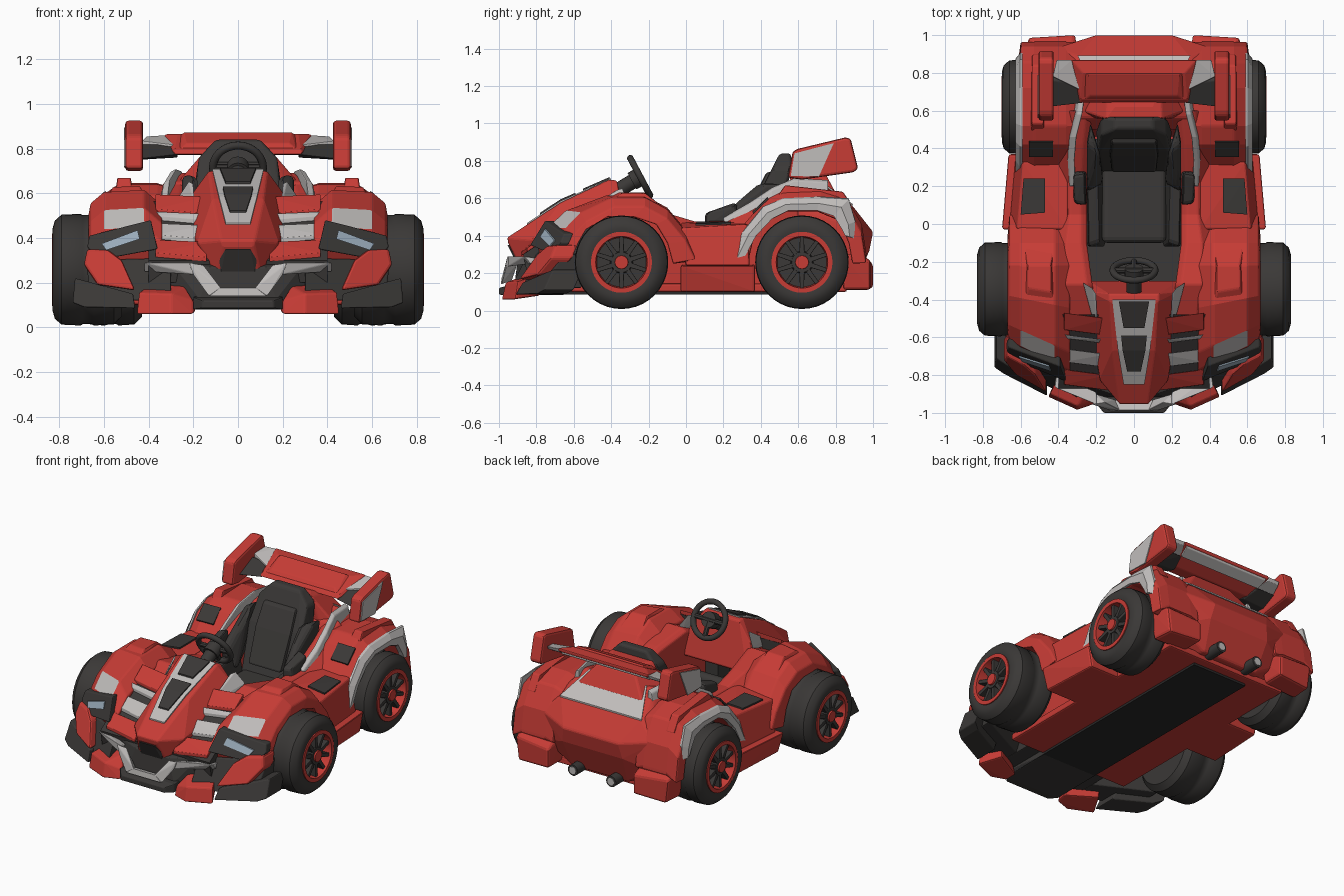
import bpy, bmesh, math
from mathutils import Vector

def material(name, rgb):
    m = bpy.data.materials.new(name)
    m.diffuse_color = (*rgb, 1)
    return m

RED = material("red paint", (0.57, 0.045, 0.036))
DARK = material("dark plastic", (0.043, 0.040, 0.038))
BLACK = material("black underside", (0.022, 0.021, 0.021))
WHITE = material("light grey trim", (0.53, 0.51, 0.50))
GLASS = material("headlight glass", (0.33, 0.42, 0.50))

def finish(name, bm, mats, bevel=0.0, mirror=False, smooth=False, segs=2):
    bmesh.ops.recalc_face_normals(bm, faces=bm.faces)
    me = bpy.data.meshes.new(name)
    bm.to_mesh(me)
    bm.free()
    for m in mats:
        me.materials.append(m)
    ob = bpy.data.objects.new(name, me)
    bpy.context.collection.objects.link(ob)
    if smooth:
        for p in me.polygons:
            p.use_smooth = True
        me.set_sharp_from_angle(angle=math.radians(35))
    if bevel:
        b = ob.modifiers.new("bevel", 'BEVEL')
        b.width, b.segments, b.limit_method = bevel, segs, 'ANGLE'
        b.angle_limit = math.radians(25)
    if mirror:
        ob.modifiers.new("mirror", 'MIRROR').use_clip = False
    return ob

def hull(name, pts, mat, bevel=0.01, mirror=True, sym=False, **kw):
    """Convex block; sym reflects the points themselves, mirror makes a left copy."""
    if sym:
        pts, mirror = list(pts) + [(-x, y, z) for x, y, z in pts], False
    bm = bmesh.new()
    for p in pts:
        bm.verts.new(p)
    bmesh.ops.convex_hull(bm, input=bm.verts[:])
    loose = [v for v in bm.verts if not v.link_faces]
    bmesh.ops.delete(bm, geom=loose, context='VERTS')
    bmesh.ops.dissolve_limit(bm, angle_limit=0.04, verts=bm.verts[:], edges=bm.edges[:])
    return finish(name, bm, [mat], bevel, mirror, **kw)

def box(x0, x1, y0, y1, z0, z1):
    return [(x, y, z) for x in (x0, x1) for y in (y0, y1) for z in (z0, z1)]

def plate(name, pts, mat, d=(0, 0, 0.009), **kw):
    """Thin panel: points swept a little along d, slightly sunk below the surface."""
    a = [tuple(Vector(p) + Vector(d)) for p in pts]
    return hull(name, a + [tuple(Vector(p) - Vector(d) * 0.1) for p in pts], mat, 0, **kw)

def loft(name, rings, mats, rule=None, caps=True, **kw):
    bm = bmesh.new()
    R = [[bm.verts.new(p) for p in r] for r in rings]
    n = len(R[0])
    for i in range(len(R) - 1):
        for j in range(n):
            f = bm.faces.new((R[i][j], R[i][(j + 1) % n], R[i + 1][(j + 1) % n], R[i + 1][j]))
            f.material_index = rule(i, j) if rule else 0
    if caps:
        bm.faces.new(R[0])
        bm.faces.new(R[-1])
    return finish(name, bm, mats, **kw)

def lathe(name, profile, y, z, mat, caps=True, n=40):
    a = [2 * math.pi * k / n for k in range(n)]
    rings = [[(x, y + r * math.cos(t), z + r * math.sin(t)) for t in a] for x, r in profile]
    return loft(name, rings, [mat], caps=caps, mirror=True, smooth=True)

def rod(name, p, q, r, mat, mirror=False, n=16):
    p, q = Vector(p), Vector(q)
    u = (q - p).orthogonal().normalized()
    v = (q - p).normalized().cross(u)
    c = [2 * math.pi * k / n for k in range(n)]
    rings = [[o + r * (math.cos(t) * u + math.sin(t) * v) for t in c] for o in (p, q)]
    return loft(name, rings, [mat], mirror=mirror, smooth=True)

# Wheels: tyre, red rim ring, ten spokes, hub
for tag, x0, x1, y in (("front", 0.52, 0.83, -0.345), ("rear", 0.43, 0.70, 0.62)):
    z, m = 0.258, (x0 + x1) / 2
    lathe(tag + "_tyre", [(x0, .15), (x0, .21), (x0 + .035, .245), (m - .03, .25), (m - .02, .244),
          (m + .02, .244), (m + .03, .25), (x1 - .04, .246), (x1 - .01, .22), (x1, .185),
          (x1 - .005, .16), (x1 - .06, .155)], y, z, DARK)
    lathe(tag + "_rim_ring", [(x1 - .06, .163), (x1 + .002, .163), (x1 + .002, .138), (x1 - .06, .132)],
          y, z, RED, caps=False)
    for k in range(10):
        t = 2 * math.pi * (k + 0.5) / 10
        c, s = math.cos(t), math.sin(t)
        hull(tag + "_spoke", [(x, y + r * c - w * s, z + r * s + w * c) for x in (x1 - .07, x1 - .012)
             for r, w in ((.03, .014), (.03, -.014), (.14, .011), (.14, -.011))], DARK, 0.003)
    lathe(tag + "_hub", [(x1 - .07, .062), (x1 - .008, .055)], y, z, DARK, n=20)
    lathe(tag + "_hub_cap", [(x1 - .05, .042), (x1 + .002, .036)], y, z, RED, n=12)
    rod(tag + "_axle", (-x0 - .02, y, z), (x0 + .02, y, z), 0.04, DARK)

# Chassis, floor and side sills
hull("chassis", box(-.44, .44, -.62, .86, .10, .145), RED, mirror=False)
hull("floor_panel", [(.2, -.92, .085), (.2, .80, .085), (.2, -.92, .11), (.2, .80, .11)], BLACK, 0, sym=True)
hull("cockpit_floor", box(-.26, .26, -.5, .45, .14, .17), DARK, 0, mirror=False)
hull("sill", [(.25, -.03, .1), (.66, -.03, .1), (.70, -.03, .24), (.665, .37, .24), (.64, .37, .1),
     (.25, .37, .1), (.25, -.03, .25), (.25, .37, .25)], RED, 0.012)
hull("side_pod", [(.3, 0, .22), (.66, 0, .24), (.63, .34, .24), (.3, .34, .22), (.62, -.03, .44),
     (.59, .33, .46), (.35, -.03, .47), (.35, .34, .47)], RED)
plate("side_pod_panel", [(.47, .06, .466), (.60, .05, .455), (.585, .24, .461), (.47, .24, .466)], DARK)

# Cockpit side rails from hood to rear deck
rail = [(-.56, .18, .38, .46), (-.32, .22, .42, .57), (-.1, .25, .42, .52), (.05, .25, .40, .475),
        (.22, .25, .40, .48), (.42, .24, .40, .58), (.6, .22, .38, .66)]
loft("cockpit_rail", [[(a, y, .11), (a, y, z - .02), (a + .03, y, z), (b - .06, y, z), (b, y, z - .06), (b, y, .11)]
     for y, a, b, z in rail], [RED], mirror=True, bevel=0.008)

# Front fenders with a light patch over the headlights
st = [(-.66, .36, -.62, .26, .5), (-.615, .45, -.58, .36, .5), (-.535, .535, -.54, .43, .45), (-.38, .615, -.42, .5, .2),
      (-.22, .615, -.28, .5, 0), (-.1, .55, -.16, .46, 0), (0, .43, -.1, .36, 0), (.05, .33, -.07, .25, 0)]
def fender_ring(yo, zo, yi, zi, k):
    p = [(.34, yi, zi), (.34, yo, zo - .07), (.42, yo, zo), (.60, yo, zo - .01), (.66, yo, zo - .06), (.67, yi, zi)]
    return [(x, y - k * (.66 - x), z) for x, y, z in p]
loft("front_fender", [fender_ring(*s) for s in st], [RED, WHITE],
     rule=lambda i, j: 1 if (i, j) == (1, 2) else 0, mirror=True, bevel=0.008)
hull("front_fender_ridge", [(.42, -.42, .60), (.58, -.40, .59), (.44, -.36, .632), (.56, -.34, .628),
     (.44, -.22, .632), (.56, -.22, .628), (.42, -.12, .55), (.58, -.12, .55)], RED, 0.008)

# Parts that lie on the slanted front corner
def front(name, xz, off, mat, depth=0.05, bevel=0.006):
    f = lambda x, z, o: (x, -.66 - .5 * (.66 - x) + .5 * (z - .36) - o, z)
    hull(name, [f(x, z, o) for x, z in xz for o in (off, off - depth)], mat, bevel)

front("headlight_housing", [(.36, .35), (.63, .30), (.675, .36), (.665, .41), (.39, .48)], .02, DARK)
front("headlight_glass", [(.44, .395), (.59, .345), (.61, .375), (.45, .435)], .028, GLASS, .01, 0)
front("bumper_core", [(.30, .12), (.66, .12), (.68, .3), (.30, .31)], -.02, DARK, .2)
front("bumper_skirt", [(.46, .085), (.69, .09), (.74, .11), (.73, .22), (.66, .20), (.47, .15)], .015, DARK, .16)
front("bumper_upper_block", [(.46, .165), (.63, .19), (.69, .28), (.675, .35), (.58, .345), (.52, .30)], .04, RED, .12, .012)
hull("bumper_lower_block", [(.30, -.985, .06), (.455, -.915, .06), (.38, -.78, .08), (.19, -.88, .07), (.20, -.95, .06),
     (.30, -.965, .15), (.445, -.90, .155), (.39, -.78, .195), (.24, -.87, .185), (.20, -.93, .12)], RED, 0.008)
hull("front_splitter", [(.16, -1.0, .085), (.2, -.95, .08), (.2, -.6, .085), (.16, -1.0, .12),
     (.2, -.95, .135), (.2, -.6, .15)], DARK, 0.006, sym=True)
hull("lower_grille", [(.17, -.92, .12), (.30, -.83, .12), (.30, -.6, .12), (.12, -.90, .27), (.30, -.84, .29),
     (.30, -.6, .3)], DARK, 0.006, sym=True)

# Light grey moustache trim
hull("trim_outer_bar", [(.42, -.865, .29), (.42, -.83, .25), (.41, -.80, .28), (.20, -.955, .29), (.19, -.955, .235),
     (.2, -.89, .27)], WHITE, 0.004)
hull("trim_inner_bar", [(.22, -.955, .29), (.155, -.945, .28), (.2, -.9, .25), (.20, -.96, .235), (.13, -.985, .14),
     (.075, -.985, .175), (.1, -.93, .16)], WHITE, 0.004)
hull("trim_centre_bar", [(.13, -.99, .14), (.08, -.985, .178), (.1, -.93, .16)], WHITE, 0.003, sym=True)

# Nose and hood
hull("hood", [(.13, -.37, .695), (.13, -.41, .70), (.115, -.67, .577), (.075, -.955, .39), (.07, -.95, .36),
     (.10, -.89, .24), (.18, -.83, .38), (.22, -.36, .58), (.25, -.42, .48), (.24, -.3, .40), (.24, -.5, .3)],
     RED, 0.008, sym=True)
plate("nose_grille", [(.055, -.945, .35), (.085, -.908, .30), (.075, -.895, .25)], DARK, (0, -.009, 0), sym=True)
plate("hood_trim", [(.115, -.40, .70), (.085, -.67, .578), (.055, -.85, .46)], WHITE, (0, 0, .008), sym=True)
plate("hood_upper_inset", [(.08, -.41, .704), (.055, -.55, .643)], DARK, sym=True)
plate("hood_lower_inset", [(.068, -.59, .621), (.06, -.67, .586), (.036, -.78, .514)], DARK, sym=True)
hull("hood_fin", [(.27, -.31, .58), (.22, -.34, .655), (.20, -.37, .645), (.19, -.57, .52), (.22, -.5, .5), (.26, -.33, .55)],
     WHITE, 0.004)

# Slatted cheeks beside the nose
cz = lambda y: .30 + (y + .87) * .676
hull("cheek_grille", [(x, y, z) for x in (.1, .40) for y, z in ((-.87, .3), (-.48, cz(-.48)), (-.48, .2), (-.85, .2))],
     DARK, 0)
for y0, y1, mat in ((-.56, -.47, RED), (-.605, -.585, WHITE), (-.73, -.66, WHITE), (-.85, -.77, RED)):
    hull("cheek_slat", [(.14, y0 - .03, cz(y0 - .03)), (.37, y0, cz(y0)), (.14, y1 - .03, cz(y1 - .03)), (.37, y1, cz(y1)),
         (.14, y1 - .03, cz(y1) + .015), (.37, y1, cz(y1) + .025), (.14, y0 - .03, cz(y0)), (.37, y0, cz(y0) + .02)], mat, 0.003)

# Rear fenders, vents and light arch flares
st = [(.26, .30, .33, .25), (.30, .45, .36, .38), (.42, .59, .44, .48), (.52, .64, .54, .53),
      (.72, .645, .70, .53), (.86, .60, .82, .48), (.94, .46, .87, .36), (.965, .30, .89, .25)]
loft("rear_fender", [[(.3, yi, zi), (.3, yo, zo - .02), (.36, yo, zo), (.53, yo, zo), (.60, yo, zo - .05), (.61, yi, zi)]
     for yo, zo, yi, zi in st], [RED], mirror=True, bevel=0.01)
plate("rear_fender_vent", [(.43, .36, .52), (.555, .36, .518), (.43, .44, .598), (.555, .44, .596)], DARK, (0, -.005, .009))
hull("rear_fender_ridge", [(.47, .48, .60), (.55, .48, .60), (.48, .53, .67), (.54, .53, .67), (.48, .84, .635),
     (.54, .84, .635), (.48, .9, .54), (.54, .9, .54)], RED, 0.008)
fl = [(.225, .26, .30, .26), (.30, .42, .375, .40), (.41, .555, .46, .49), (.52, .60, .55, .535),
      (.72, .61, .70, .535), (.87, .60, .79, .505), (.905, .48, .83, .44), (.90, .39, .85, .40)]
loft("rear_arch_flare", [[(.59, a, b), (.603, a, b - .005), (.628, (a + c) / 2, (b + d) / 2), (.622, c, d), (.59, c, d)]
     for a, b, c, d in fl], [WHITE], mirror=True)

# Rear body, bumper blocks and exhausts
hull("rear_body", [(.30, .56, .65), (.25, .70, .695), (.30, .89, .56), (.42, .93, .46), (.2, 1.0, .42), (.22, .98, .32),
     (.2, .90, .13), (.40, .9, .25), (.38, .46, .12), (.36, .5, .55)], RED, 0.012, sym=True)
plate("rear_deck_panel", [(.21, .71, .69), (.30, .893, .56)], WHITE, sym=True)
hull("rear_bumper_block", [(.31, .84, .12), (.55, .84, .11), (.31, 1.0, .12), (.54, .985, .11), (.30, .84, .29),
     (.58, .84, .30), (.31, 1.0, .25), (.56, .985, .27), (.54, .93, .30), (.33, .93, .29)], RED, 0.015)
rod("exhaust_pipe", (.14, .8, .15), (.14, .985, .15), 0.036, DARK, True)
rod("exhaust_tip", (.14, .97, .15), (.14, .988, .15), 0.024, WHITE, True)

# Seat
hull("seat_cushion", [(.17, -.1, .2), (.17, -.1, .34), (.17, .34, .2), (.17, .34, .33)], DARK, 0.03, sym=True, segs=3)
hull("seat_back", [(.17, .27, .3), (.17, .42, .3), (.19, .38, .6), (.2, .5, .6), (.175, .47, .76), (.175, .57, .76),
     (.1, .50, .84), (.1, .56, .84)], DARK, 0.025, sym=True, segs=3)
hull("seat_back_pad", [(.12, .27, .38), (.13, .36, .60), (.12, .43, .74), (.12, .32, .38), (.12, .48, .74)], DARK, 0.015, sym=True)
hull("seat_thigh_bolster", [(.15, -.12, .2), (.25, -.12, .2), (.24, -.12, .38), (.18, -.1, .38), (.15, .3, .2), (.25, .3, .2),
     (.25, .3, .45), (.19, .3, .45)], DARK, 0.02)
hull("seat_side_bolster", [(.16, .22, .35), (.25, .2, .35), (.25, .17, .49), (.2, .2, .49), (.25, .43, .68), (.18, .38, .68),
     (.23, .54, .68), (.25, .42, .35)], DARK, 0.02)
hull("seat_shoulder", [(.25, .10, .45), (.32, .11, .45), (.255, .10, .52), (.31, .11, .52), (.26, .27, .58), (.32, .26, .56),
     (.25, .28, .48), (.32, .28, .48)], DARK, 0.015)

# Headrest fairing and light collar trim
hull("headrest_fairing", [(.22, .56, .60), (.15, .555, .79), (.10, .62, .79), (.28, .6, .64), (.24, .80, .63), (.14, .73, .76)],
     RED, 0.01, sym=True)
co = [(.2, .31, .50), (.34, .315, .58), (.46, .305, .66), (.58, .275, .71), (.76, .25, .70)]
loft("collar_trim", [[(x, y, z), (x + .028, y, z - .015), (x + .045, y, z - .09), (x, y, z - .09)] for y, x, z in co],
     [WHITE], mirror=True, bevel=0.006)

# Steering wheel
c, n, up = Vector((0, -.245, .715)), Vector((0, .88, .47)), Vector((0, -.47, .88))
bpy.ops.mesh.primitive_torus_add(location=c, rotation=(math.radians(-62), 0, 0), major_radius=.112,
                                 minor_radius=.018, major_segments=36, minor_segments=10)
ring = bpy.context.object
ring.name = "steering_wheel"
ring.data.materials.append(DARK)
bpy.ops.object.shade_smooth()
rod("steering_hub", c - n * .05, c + n * .012, .05, DARK)
rod("steering_column", c, (0, -.40, .62), .04, DARK)
for a in (0, math.pi, 1.5 * math.pi):
    rod("steering_spoke", c, c + .11 * (math.cos(a) * Vector((1, 0, 0)) + math.sin(a) * up), .016, DARK, n=8)

# Rear wing
hull("wing_centre", [(.29, .64, .775), (.28, .66, .80), (.27, .80, .865), (.33, .868, .865), (.33, .868, .845), (.29, .72, .77)],
     RED, 0.006, sym=True)
hull("wing_raised_panel", [(.26, .66, .80), (.23, .68, .825), (.24, .79, .875), (.26, .80, .86)], RED, 0.006, sym=True)
hull("wing_outer", [(.27, .64, .775), (.44, .62, .755), (.27, .74, .82), (.44, .76, .82), (.27, .70, .76), (.44, .70, .75),
     (.44, .80, .80), (.30, .80, .80)], DARK, 0.006)
hull("wing_outer_trim", [(.265, .70, .815), (.33, .868, .86), (.41, .868, .855), (.43, .78, .835), (.27, .72, .78),
     (.33, .86, .835), (.41, .86, .835), (.43, .78, .80)], WHITE, 0.004)
hull("wing_underside", [(.30, .80, .795), (.31, .862, .83), (.30, .80, .82), (.31, .862, .848)], WHITE, 0.004, sym=True)
ep = [(.545, .71), (.57, .85), (.60, .865), (.85, .925), (.88, .92), (.92, .76), (.90, .74), (.62, .70)]
hull("wing_endplate", [(x, y, z) for x in (.425, .505) for y, z in ep], RED, 0.014)
plate("endplate_panel", [(.505, y, z) for y, z in ((.56, .72), (.58, .84), (.79, .895), (.71, .715))], WHITE, (.006, 0, 0))
